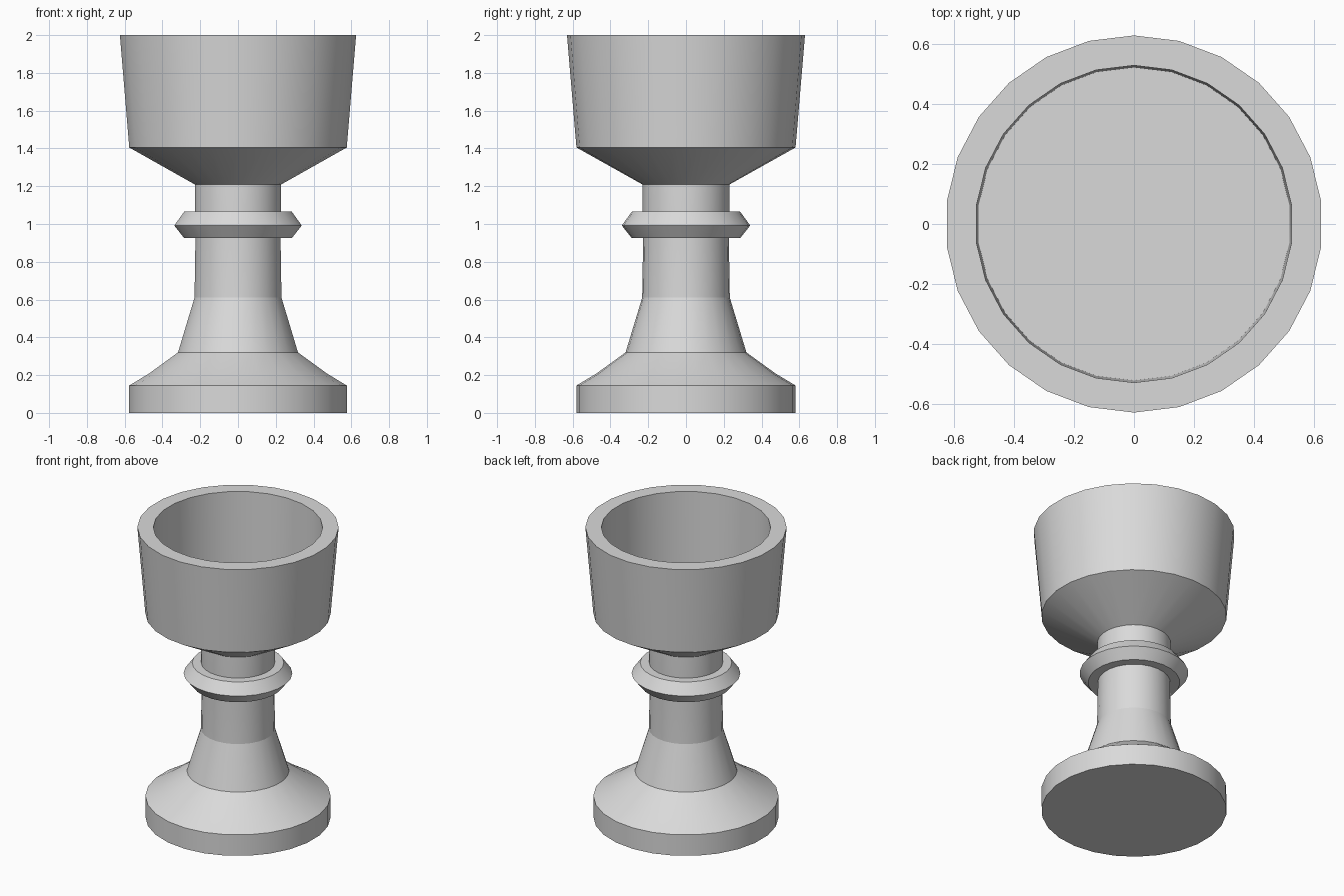
import bpy, bmesh, math

SIDES = 26

cube = bpy.data.objects.get("Cube")
if cube:
    bpy.data.objects.remove(cube, do_unlink=True)

# Single stone-grey material
grey = bpy.data.materials.new("light_grey")
grey.use_nodes = True
colour = (0.7, 0.7, 0.7, 1)
grey.diffuse_color = colour
grey.node_tree.nodes["Principled BSDF"].inputs["Base Color"].default_value = colour


def lathe(name, profile):
    """Turn a (radius, height) profile, listed with the outside to its right, around z."""
    bm = bmesh.new()
    rings = []
    for r, z in profile:
        ring = []
        for i in range(SIDES):
            a = math.pi / 2 + math.tau * i / SIDES
            ring.append(bm.verts.new((r * math.cos(a), r * math.sin(a), z)))
        rings.append(ring)
    for low, high in zip(rings, rings[1:]):
        for i in range(SIDES):
            j = (i + 1) % SIDES
            bm.faces.new((low[i], low[j], high[j], high[i]))
    # Close the points on the axis
    bmesh.ops.remove_doubles(bm, verts=bm.verts[:], dist=0.0001)
    mesh = bpy.data.meshes.new(name)
    bm.to_mesh(mesh)
    bm.free()
    mesh.materials.append(grey)
    obj = bpy.data.objects.new(name, mesh)
    bpy.context.collection.objects.link(obj)
    bpy.ops.object.select_all(action='DESELECT')
    obj.select_set(True)
    bpy.context.view_layer.objects.active = obj
    bpy.ops.object.shade_smooth_by_angle(angle=math.radians(15))
    return obj


# Round foot with a sloping shoulder
lathe("foot", [(0, 0), (0.58, 0), (0.58, 0.145), (0.475, 0.208), (0.32, 0.32)])

# Flared stem
lathe("stem", [(0.32, 0.32), (0.232, 0.61), (0.227, 0.92), (0.23, 1.06), (0.23, 1.21)])

# Bevelled collar around the stem
lathe("collar", [(0.226, 0.925), (0.287, 0.925), (0.34, 0.992), (0.287, 1.065), (0.226, 1.065)])

# Hollow bowl with a thick rim
lathe("bowl", [(0.228, 1.208), (0.58, 1.405), (0.63, 2), (0.53, 2), (0.523, 1.4), (0, 1.4)])
